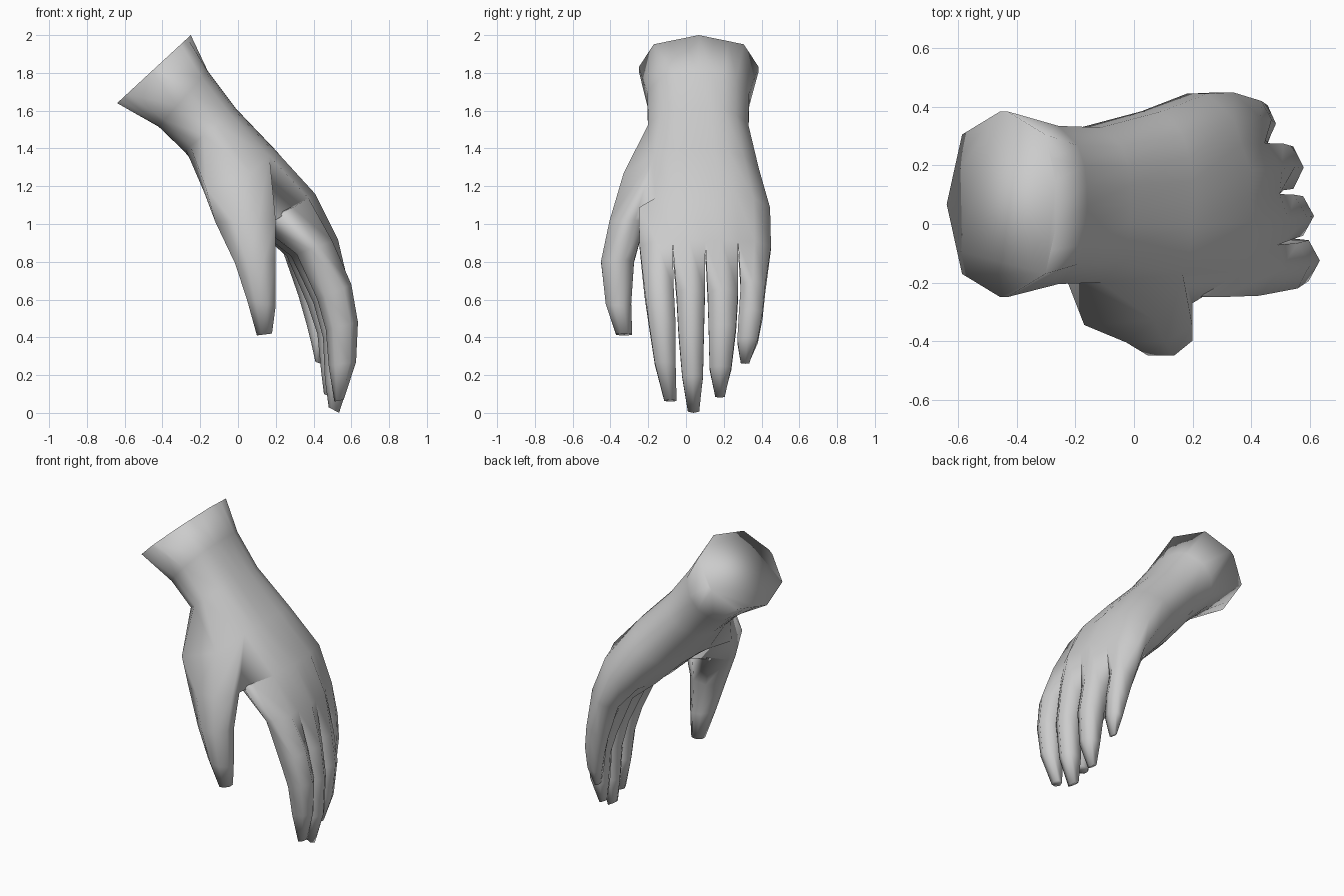
import bpy, bmesh, math
from mathutils import Vector

if "Cube" in bpy.data.objects:
    bpy.data.objects.remove(bpy.data.objects["Cube"])

skin = bpy.data.materials.new("light_grey")
skin.diffuse_color = (0.6, 0.6, 0.6, 1)
skin.use_nodes = True
skin.node_tree.nodes["Principled BSDF"].inputs["Base Color"].default_value = skin.diffuse_color


def bridge(bm, a, b, skip=()):
    """Join two equal loops of vertices with quads."""
    n = len(a)
    for i in range(n):
        if i not in skip:
            j = (i + 1) % n
            bm.faces.new((a[i], a[j], b[j], b[i]))


def section(bm, back, front, y0, y1, cols, skew=0.0, web=1.0, cuff=False):
    """Flattened ring: a row of points over the back, then the palm side."""
    d, p = Vector((back[0], 0, back[1])), Vector((front[0], 0, front[1]))
    mid, half = (d + p) / 2, (d - p) / 2
    rows = ([], [])
    for u in range(cols):
        t = 2 * u / (cols - 1) - 1
        if cols == 3:
            h = 0.55 if u != 1 else 1.0
        elif cuff:  # eight-sided outline
            h = 1 - 0.36 * abs(t) if abs(t) < 0.8 else 0.06
        else:
            h = max(0.25, math.sqrt(1 - abs(t) ** 3))
            if u % 2 == 0:
                h *= web
        shift = Vector((skew * max(0, t), (y0 + y1) / 2 + t * (y1 - y0) / 2, 0))
        rows[0].append(bm.verts.new(mid + half * h + shift))
        rows[1].append(bm.verts.new(mid - half * h + shift))
    return rows


def loop(rows):
    return rows[0] + rows[1][::-1]


# Palm and wrist: back point, palm point (x, z), y range, skew, web depth
PALM = [
    ((-.25, 2.0), (-.64, 1.64), -.25, .385, 0, 1),
    ((-.16, 1.81), (-.42, 1.515), -.205, .335, 0, 1),
    ((-.01, 1.61), (-.285, 1.385), -.20, .33, 0, 1),
    ((.20, 1.39), (-.08, 1.14), -.25, .385, 0, 1),
    ((.41, 1.16), (.10, .97), -.25, .445, -.04, .91),
    ((.53, .92), (.28, .83), -.245, .45, -.09, .74),
]
# Fingers: back point, palm point, y range, from first joint to tip
FINGERS = [
    [((.60, .68), (.42, .60), -.22, -.065), ((.635, .48), (.465, .44), -.195, -.055),
     ((.625, .27), (.48, .25), -.165, -.055), ((.56, .07), (.51, .06), -.115, -.05)],
    [((.59, .66), (.40, .58), -.05, .10), ((.615, .45), (.45, .40), -.04, .095),
     ((.60, .20), (.46, .18), -.02, .09), ((.535, .0), (.48, .03), .01, .07)],
    [((.55, .66), (.37, .57), .115, .275), ((.58, .47), (.42, .42), .12, .265),
     ((.56, .25), (.44, .22), .125, .24), ((.50, .08), (.455, .10), .155, .205)],
    [((.47, .70), (.32, .62), .29, .42), ((.485, .55), (.36, .48), .28, .405),
     ((.475, .40), (.39, .36), .272, .38), ((.44, .26), (.41, .27), .29, .335)],
]
# Thumb: left point, right point (x, z), y range, base to tip
THUMB = [
    ((-.12, 1.01), (.20, 1.02), -.405, -.215),
    ((-.015, .79), (.20, .81), -.45, -.275),
    ((.05, .59), (.20, .57), -.425, -.29),
    ((.10, .41), (.18, .42), -.37, -.285),
]

bm = bmesh.new()
rings = []
for i, (back, front, y0, y1, skew, web) in enumerate(PALM):
    rows = section(bm, back, front, y0, y1, 9, skew, web, i == 0)
    if i == 3:  # ball of the thumb swells out of the palm edge
        rows[0][0].co = (.07, -.33, 1.27)
        rows[1][0].co = (-.17, -.345, 1.19)
        rows[1][1].co = (-.18, -.22, 1.17)
        rows[1][2].co.x -= .03
    if rings:
        # leave an opening on the near edge for the thumb
        bridge(bm, loop(rings[-1]), loop(rows), (0, 16, 17) if i == 4 else ())
    else:
        bm.faces.new(loop(rows))  # wrist end
    rings.append(rows)

# Each finger grows from three columns of the last palm ring
for k, finger in enumerate(FINGERS):
    last = [row[2 * k:2 * k + 3] for row in rings[-1]]
    for back, front, y0, y1 in finger:
        rows = section(bm, back, front, y0, y1, 3)
        bridge(bm, loop(last), loop(rows))
        last = rows
    bm.faces.new(loop(last))

# The thumb grows from the opening
(da, pa), (db, pb) = rings[3], rings[4]
last = [da[1], da[0], pa[0], pa[1], pb[1], pb[0], db[0], db[1]]
for left, right, y0, y1 in THUMB:
    a, b = Vector((left[0], 0, left[1])), Vector((right[0], 0, right[1]))
    ring = []
    for i in range(8):
        ang = (i + 0.5) * math.tau / 8
        pos = (a + b) / 2 + (b - a) / 2 * math.cos(ang) * 1.08
        pos.y = (y0 + y1) / 2 - (y1 - y0) / 2 * math.sin(ang) * 1.08
        ring.append(bm.verts.new(pos))
    bridge(bm, last, ring)
    last = ring
bm.faces.new(last)

bmesh.ops.recalc_face_normals(bm, faces=bm.faces)
mesh = bpy.data.meshes.new("hand")
bm.to_mesh(mesh)
bm.free()
mesh.materials.append(skin)
for p in mesh.polygons:
    p.use_smooth = True
hand = bpy.data.objects.new("hand", mesh)
bpy.context.collection.objects.link(hand)
